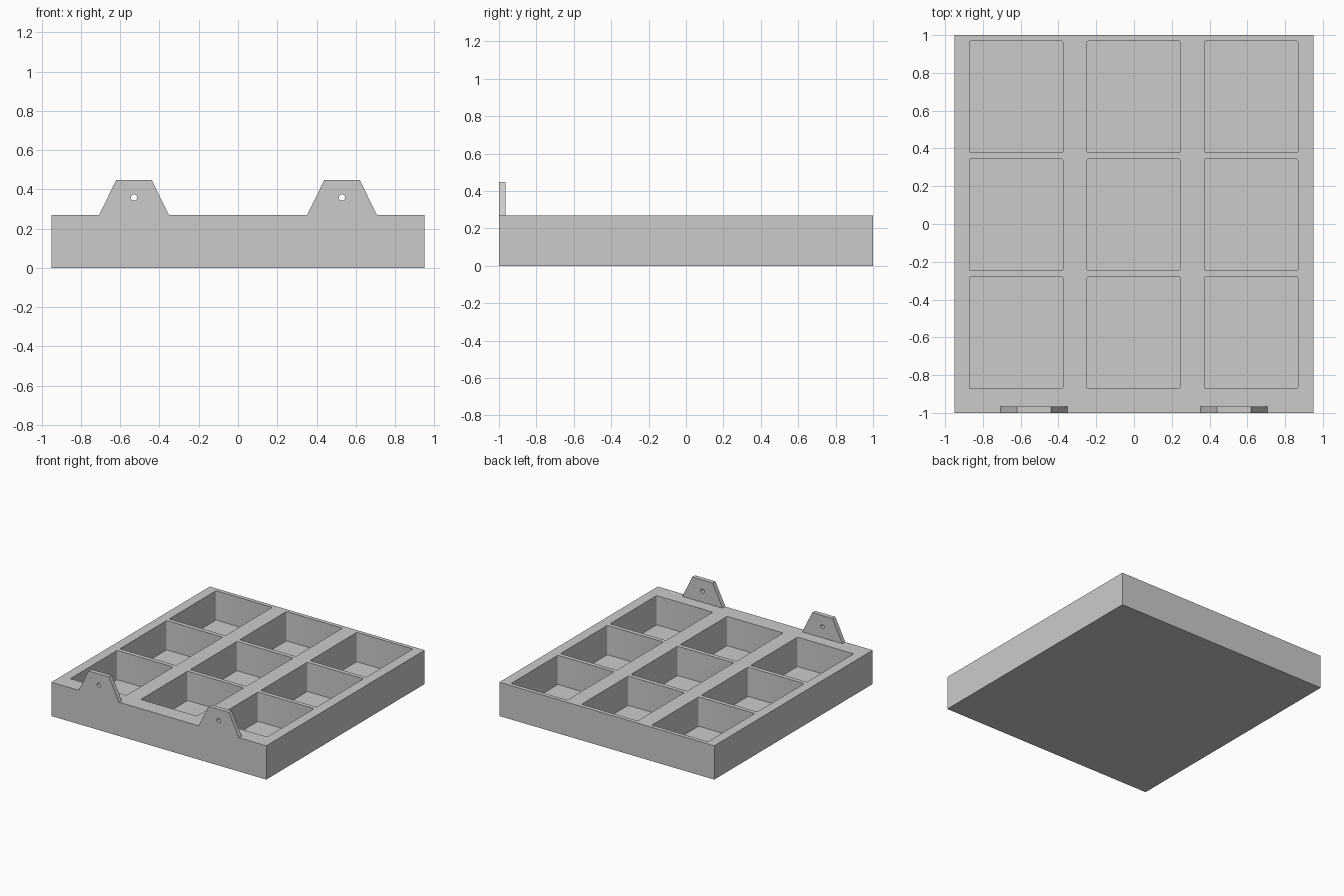
import bpy, bmesh, math
from mathutils import Matrix, Vector

if "Cube" in bpy.data.objects:
    bpy.data.objects.remove(bpy.data.objects["Cube"], do_unlink=True)

grey = bpy.data.materials.new("plain grey")
grey.use_nodes = True
COLOUR = (0.6, 0.6, 0.6, 1)
grey.diffuse_color = COLOUR
grey.node_tree.nodes["Principled BSDF"].inputs["Base Color"].default_value = COLOUR

HALF_W, HEIGHT, FLOOR = 0.95, 0.27, 0.036


def make_object(name, bm):
    bmesh.ops.recalc_face_normals(bm, faces=bm.faces)
    mesh = bpy.data.meshes.new(name)
    bm.to_mesh(mesh)
    bm.free()
    mesh.materials.append(grey)
    ob = bpy.data.objects.new(name, mesh)
    bpy.context.collection.objects.link(ob)
    return ob


def add_box(bm, lo, hi):
    lo, hi = Vector(lo), Vector(hi)
    bmesh.ops.create_cube(bm, size=1, matrix=Matrix.Translation((lo + hi) / 2)
                          @ Matrix.Diagonal((*(hi - lo), 1)))


def extrude_profile(bm, points, y0, y1):
    face = bm.faces.new([bm.verts.new((x, y0, z)) for x, z in points])
    ext = bmesh.ops.extrude_face_region(bm, geom=[face])
    verts = [g for g in ext["geom"] if isinstance(g, bmesh.types.BMVert)]
    bmesh.ops.translate(bm, verts=verts, vec=(0, y1 - y0, 0))


def boolean(target, tool, operation):
    mod = target.modifiers.new(operation.lower(), "BOOLEAN")
    mod.operation, mod.solver, mod.object = operation, "EXACT", tool
    bpy.context.view_layer.objects.active = target
    bpy.ops.object.modifier_apply(modifier=mod.name)
    bpy.data.objects.remove(tool, do_unlink=True)


# Solid tray block
bm = bmesh.new()
add_box(bm, (-HALF_W, -1, 0), (HALF_W, 1, HEIGHT))
tray = make_object("tray", bm)

# Three by three open pockets with slightly rounded upright corners
bm = bmesh.new()
for i in (-1, 0, 1):
    for j in (-1, 0, 1):
        cx, cy = 0.622 * i - 0.002, 0.624 * j + 0.049
        add_box(bm, (cx - 0.248, cy - 0.295, FLOOR), (cx + 0.248, cy + 0.295, 0.4))
upright = [e for e in bm.edges if abs(e.verts[0].co.z - e.verts[1].co.z) > 0.1]
bmesh.ops.bevel(bm, geom=upright, offset=0.008, segments=3, profile=0.5,
                affect="EDGES")
boolean(tray, make_object("pocket_cutter", bm), "DIFFERENCE")

# Tapered mounting tabs along the front edge, flush with the front face
bm = bmesh.new()
for cx in (-0.53, 0.53):
    outline = [(-0.178, 0.2), (0.178, 0.2), (0.178, HEIGHT),
               (0.09, 0.448), (-0.09, 0.448), (-0.178, HEIGHT)]
    extrude_profile(bm, [(cx + x, z) for x, z in outline], -1, -0.965)
boolean(tray, make_object("mounting_tabs", bm), "UNION")

# Round hole through each tab
bm = bmesh.new()
for cx in (-0.53, 0.53):
    ring = [math.tau * k / 32 for k in range(32)]
    extrude_profile(bm, [(cx + 0.016 * math.cos(a), 0.358 + 0.016 * math.sin(a))
                         for a in ring], -1.1, -0.9)
boolean(tray, make_object("hole_cutter", bm), "DIFFERENCE")

# Flat faces with smooth hole walls and pocket corners
bpy.ops.object.select_all(action="DESELECT")
tray.select_set(True)
bpy.context.view_layer.objects.active = tray
bpy.ops.object.shade_smooth_by_angle(angle=math.radians(35))
